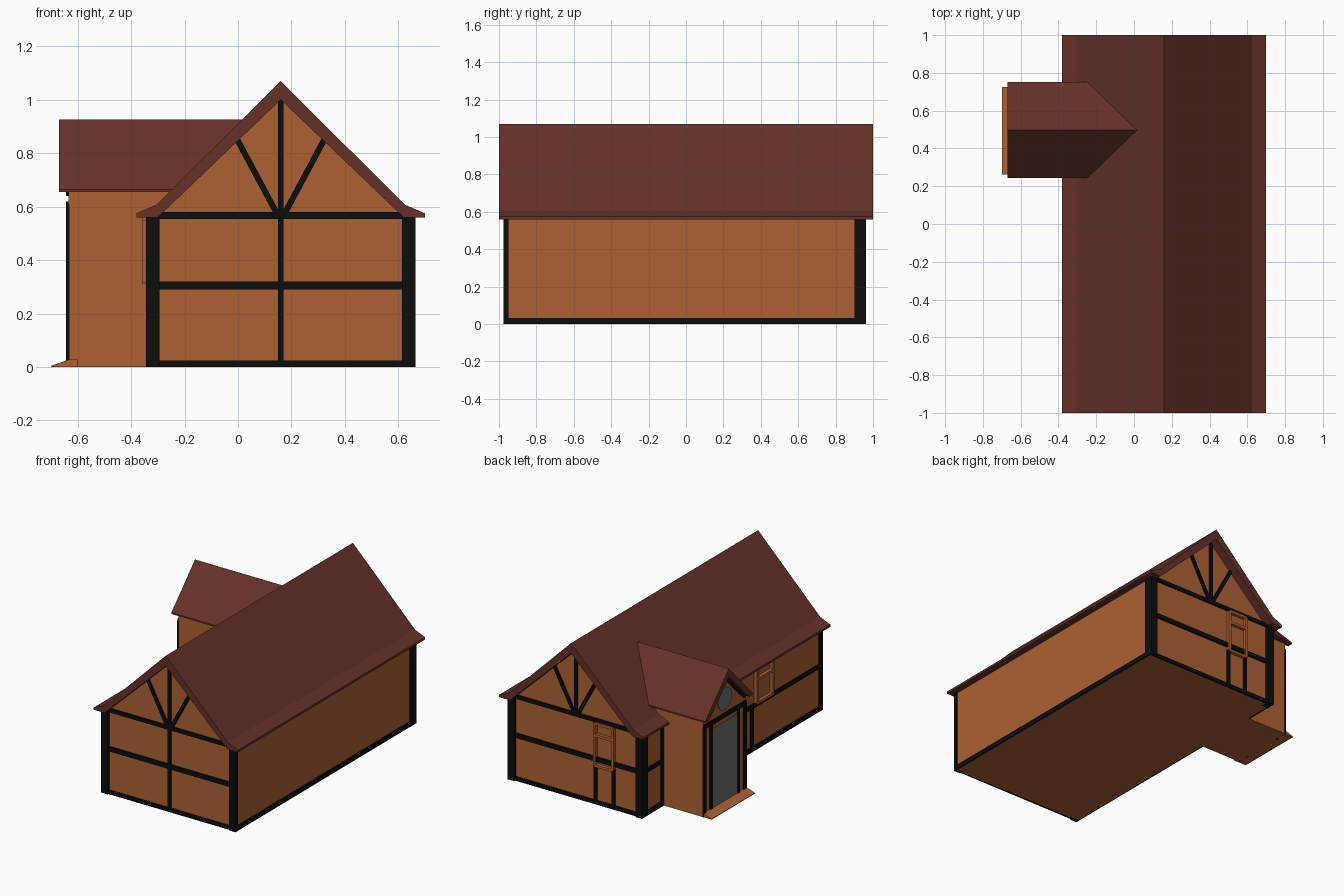
import bpy, bmesh, math
from mathutils import Vector

if "Cube" in bpy.data.objects:
    bpy.data.objects.remove(bpy.data.objects["Cube"])


def material(name, rgb):
    m = bpy.data.materials.new(name)
    m.diffuse_color = (*rgb, 1)
    m.use_nodes = True
    m.node_tree.nodes["Principled BSDF"].inputs["Base Color"].default_value = m.diffuse_color
    return m


WALL = material("orange plaster", (0.42, 0.12, 0.033))
ROOF = material("brown red roof", (0.13, 0.031, 0.022))
TIMBER = material("black timber", (0.004, 0.004, 0.004))
GREY = material("grey door", (0.16, 0.16, 0.16))


def loft(name, ring_a, ring_b, mat):
    """Closed solid between two matching outlines."""
    bm = bmesh.new()
    a = [bm.verts.new(p) for p in ring_a]
    b = [bm.verts.new(p) for p in ring_b]
    bm.faces.new(a)
    bm.faces.new(b[::-1])
    for i in range(len(a)):
        j = (i + 1) % len(a)
        bm.faces.new((a[j], a[i], b[i], b[j]))
    bmesh.ops.recalc_face_normals(bm, faces=bm.faces)
    me = bpy.data.meshes.new(name)
    bm.to_mesh(me)
    bm.free()
    me.materials.append(mat)
    ob = bpy.data.objects.new(name, me)
    bpy.context.collection.objects.link(ob)
    return ob


def box(name, x0, x1, y0, y1, z0, z1, mat):
    ring = [(x0, y0), (x1, y0), (x1, y1), (x0, y1)]
    return loft(name, [(x, y, z0) for x, y in ring], [(x, y, z1) for x, y in ring], mat)


# each face maps (u along the wall, z, depth outwards) to a point
def front(u, z, d): return (u, -0.955 - d, z)
def back(u, z, d): return (u, 0.94 + d, z)
def left(u, z, d): return (-0.335 - d, u, z)
def right(u, z, d): return (0.655 + d, u, z)
def porch(u, z, d): return (-0.635 - d, u, z)


def plate(name, face, pts, depth, mat):
    return loft(name, [face(u, z, -0.004) for u, z in pts],
                [face(u, z, depth) for u, z in pts], mat)


def beam(name, face, p, q, width, depth=0.012, mat=TIMBER):
    p, q = Vector(p), Vector(q)
    t = (q - p).normalized()
    n = Vector((-t.y, t.x)) * width / 2
    return plate(name, face, [p - n, q - n, q + n, p + n], depth, mat)


def window(name, face, u0, u1, z0, z1, bar):
    for u in (u0, u1):
        beam(name + "_side", face, (u, z0), (u, z1), 0.018, 0.022, WALL)
    for z in (z0, bar, z1):
        beam(name + "_rail", face, (u0, z), (u1, z), 0.018, 0.022, WALL)


C = 0.16  # ridge line of the main house

# main house body
half = [(0.495, 0), (0.495, 0.566), (0.45, 0.575), (0, 1.015)]
prof = [(C + x, z) for x, z in half] + [(C - x, z) for x, z in half[-2::-1]]
loft("house_walls", [(x, -0.955, z) for x, z in prof], [(x, 0.94, z) for x, z in prof], WALL)

# main roof with flared eaves
half = [(0, 1.0), (0.46, 0.56), (0.54, 0.56), (0.54, 0.575), (0.465, 0.607), (0, 1.07)]
prof = [(C + x, z) for x, z in half] + [(C - x, z) for x, z in half[-2:0:-1]]
loft("main_roof", [(x, -1, z) for x, z in prof], [(x, 1, z) for x, z in prof], ROOF)

# corner posts
for x0, x1 in ((-0.344, -0.294), (0.614, 0.664)):
    box("front_corner_post", x0, x1, -0.975, -0.95, 0, 0.57, TIMBER)
    box("back_corner_post", x0, x1, 0.90, 0.962, 0, 0.57, TIMBER)

# gable timbers on both ends
for face, label in ((front, "front"), (back, "back")):
    for z, w in ((0.0125, 0.025), (0.305, 0.03), (0.567, 0.025)):
        beam(label + "_beam", face, (-0.33, z), (0.65, z), w)
    beam(label + "_king_post", face, (C, 0.567), (C, 1.01), 0.022)
    for s in (-1, 1):
        beam(label + "_brace", face, (C + s * 0.015, 0.575), (C + s * 0.165, 0.855), 0.022)
beam("front_centre_post", front, (C, 0), (C, 0.57), 0.022)

# back window and the posts below it
window("back_window", back, -0.12, 0.015, 0.265, 0.55, 0.47)
for u in (-0.12, 0.015):
    beam("back_window_post", back, (u, 0), (u, 0.27), 0.022)

# long sides
beam("right_sill", right, (-0.95, 0.0165), (0.92, 0.0165), 0.033, 0.008)
for a, b in ((-0.95, 0.28), (0.72, 0.92)):
    beam("left_sill", left, (a, 0.0165), (b, 0.0165), 0.033, 0.008)
    beam("left_beam", left, (a, 0.305), (b, 0.305), 0.03, 0.008)
beam("left_front_post", left, (-0.955, 0), (-0.955, 0.57), 0.03, 0.008)
for u, top in ((0.735, 0.57), (0.255, 0.57), (-0.22, 0.3)):
    beam("left_post", left, (u, 0), (u, top), 0.03, 0.008)
window("left_window", left, -0.26, -0.43, 0.32, 0.55, 0.48)

# porch, running back until it meets the main roof
P = 0.4975


def meet(z):
    return max(-0.32, C - (1.06 - z) / 1.0)


half = [(0.228, 0), (0.228, 0.655), (0, 0.885)]
prof = [(P + y, z) for y, z in half] + [(P - y, z) for y, z in half[-2::-1]]
loft("porch_walls", [(-0.635, y, z) for y, z in prof], [(meet(z), y, z) for y, z in prof], WALL)

half = [(0, 0.87), (0.215, 0.655), (0.253, 0.655), (0.253, 0.665), (0, 0.927)]
prof = [(P + y, z) for y, z in half] + [(P - y, z) for y, z in half[-2:0:-1]]
loft("porch_roof", [(-0.67, y, z) for y, z in prof], [(meet(z), y, z) for y, z in prof], ROOF)

# porch front: timbers, door, round window
for s in (-1, 1):
    beam("porch_corner_post", porch, (P + s * 0.214, 0), (P + s * 0.214, 0.61), 0.03, 0.008)
    beam("door_post", porch, (P + s * 0.145, 0), (P + s * 0.145, 0.6), 0.022, 0.008)
    beam("porch_rake", porch, (P, 0.862), (P + s * 0.212, 0.65), 0.022, 0.008)
beam("porch_lintel", porch, (P - 0.228, 0.605), (P + 0.228, 0.605), 0.03, 0.008)
beam("door", porch, (P, 0.02), (P, 0.56), 0.27, 0.004, GREY)
circle = [(P + 0.075 * math.cos(i * math.tau / 20), 0.715 + 0.075 * math.sin(i * math.tau / 20))
          for i in range(20)]
plate("round_window", porch, circle, 0.006, GREY)

# sloped doorstep
step = [(-0.70, 0), (-0.60, 0), (-0.60, 0.027), (-0.635, 0.027), (-0.70, 0.004)]
loft("doorstep", [(x, 0.262, z) for x, z in step], [(x, 0.725, z) for x, z in step], WALL)
